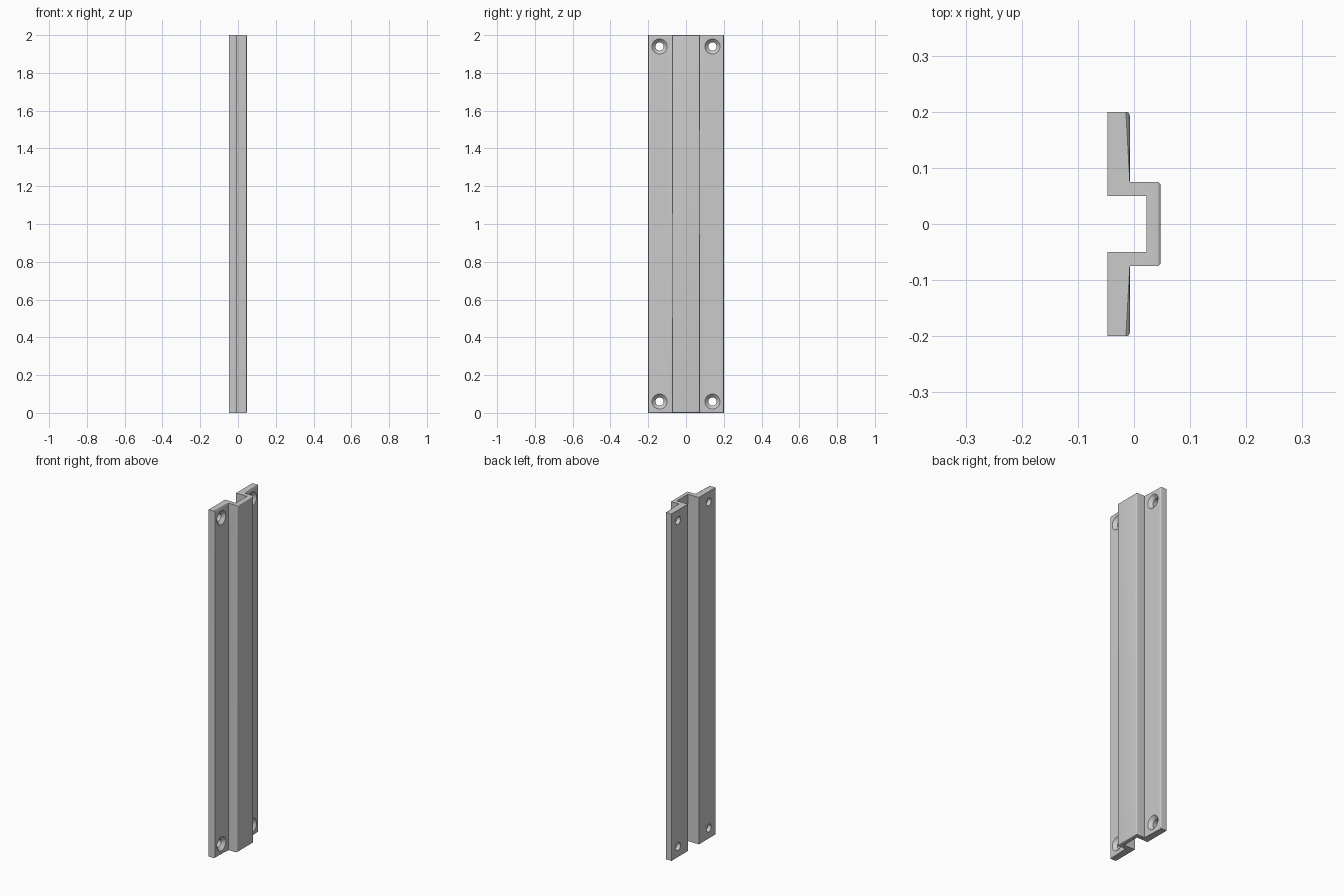
import bpy
import bmesh
from math import radians
from mathutils import Matrix, Vector

if "Cube" in bpy.data.objects:
    bpy.data.objects.remove(bpy.data.objects["Cube"])

HEIGHT = 2.0
BACK, FLANGE, INNER, OUTER = -0.0475, -0.0075, 0.0225, 0.0475   # depths along x
EDGE, WALL_OUT, WALL_IN = 0.2, 0.075, 0.05                      # half widths along y
FILLET = 0.007

metal = bpy.data.materials.new("satin grey metal")
metal.use_nodes = True
grey = (0.6, 0.6, 0.6, 1)
metal.diffuse_color = grey
metal.node_tree.nodes["Principled BSDF"].inputs["Base Color"].default_value = grey


def add_object(name, bm):
    bmesh.ops.recalc_face_normals(bm, faces=bm.faces[:])
    mesh = bpy.data.meshes.new(name)
    bm.to_mesh(mesh)
    bm.free()
    mesh.materials.append(metal)
    obj = bpy.data.objects.new(name, mesh)
    bpy.context.collection.objects.link(obj)
    return obj


# Hat-shaped rail: half profile, mirrored, then extruded upwards
half = [(INNER, WALL_IN), (BACK, WALL_IN), (BACK, EDGE),
        (FLANGE, EDGE), (FLANGE, WALL_OUT), (OUTER, WALL_OUT)]
profile = half + [(x, -y) for x, y in reversed(half)]
bm = bmesh.new()
base = bm.faces.new([bm.verts.new((x, y, 0)) for x, y in profile])
ext = bmesh.ops.extrude_face_region(bm, geom=[base])
bmesh.ops.translate(bm, vec=(0, 0, HEIGHT),
                    verts=[g for g in ext["geom"] if isinstance(g, bmesh.types.BMVert)])
if not base.is_valid or len(base.edges[0].link_faces) < 2:
    bm.faces.new([v for v in bm.verts if v.co.z == 0])
bmesh.ops.recalc_face_normals(bm, faces=bm.faces[:])

# Rounded rims of the outward faces
rims = {e for f in bm.faces
        if f.normal.x > 0.9 and f.calc_center_median().x > INNER - 0.04
        for e in f.edges if e.is_convex}
bmesh.ops.bevel(bm, geom=list(rims), offset=FILLET, segments=4, profile=0.5,
                affect='EDGES', clamp_overlap=True)
rail = add_object("channel_rail", bm)

# Countersunk screw holes: a stack of rings along x, one per corner
rings = [(BACK - 0.02, 0.022), (FLANGE - 0.018, 0.022),
         (FLANGE, 0.04), (FLANGE + 0.02, 0.04)]
bm = bmesh.new()
for y in (-0.14, 0.14):
    for z in (0.06, HEIGHT - 0.06):
        loops = []
        for x, r in rings:
            place = Matrix.Translation(Vector((x, y, z))) @ Matrix.Rotation(radians(90), 4, 'Y')
            loops.append(bmesh.ops.create_circle(bm, segments=32, radius=r, matrix=place)["verts"])
        for a, b in zip(loops, loops[1:]):
            for i in range(len(a)):
                j = (i + 1) % len(a)
                bm.faces.new((a[i], a[j], b[j], b[i]))
        bm.faces.new(loops[0])
        bm.faces.new(loops[-1])
cutter = add_object("screw_hole_cutter", bm)
cutter.hide_render = True

cut = rail.modifiers.new("screw holes", 'BOOLEAN')
cut.operation = 'DIFFERENCE'
cut.solver = 'EXACT'
cut.object = cutter
bpy.ops.object.select_all(action='DESELECT')
bpy.context.view_layer.objects.active = rail
rail.select_set(True)
bpy.ops.object.modifier_apply(modifier=cut.name)
bpy.data.objects.remove(cutter)
bpy.ops.object.shade_smooth_by_angle(angle=radians(30))
